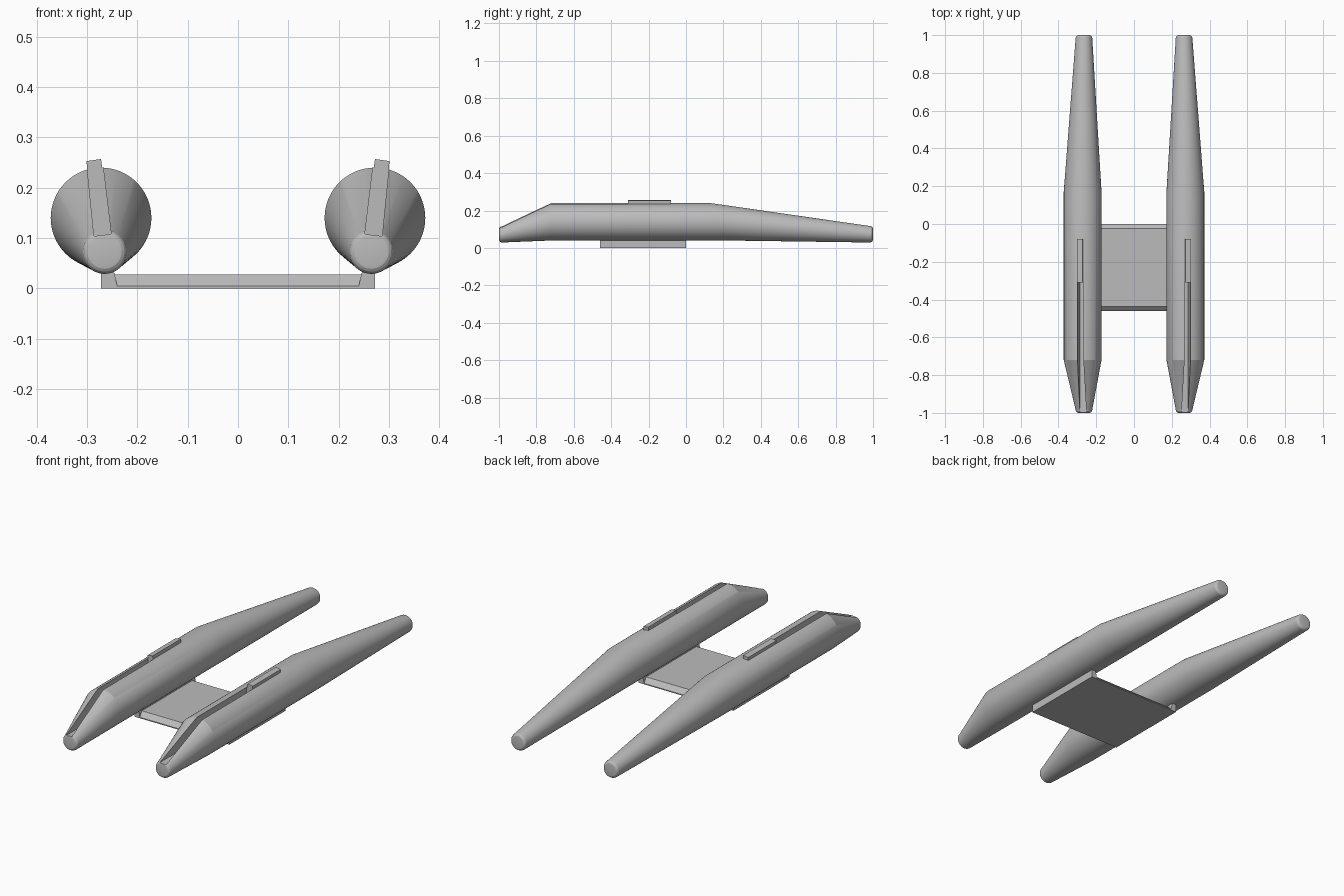
import bpy, bmesh, math

cube = bpy.data.objects.get("Cube")
if cube:
    bpy.data.objects.remove(cube, do_unlink=True)

grey = bpy.data.materials.new("hull grey")
grey.use_nodes = True
colour = (0.5, 0.5, 0.5, 1)
grey.diffuse_color = colour
grey.node_tree.nodes["Principled BSDF"].inputs["Base Color"].default_value = colour


def loft(name, rings):
    """Closed solid skinned through rings of points, with capped ends."""
    bm = bmesh.new()
    loops = [[bm.verts.new(p) for p in ring] for ring in rings]
    n = len(loops[0])
    for a, b in zip(loops, loops[1:]):
        for i in range(n):
            j = (i + 1) % n
            bm.faces.new((a[i], a[j], b[j], b[i]))
    bm.faces.new(loops[0])
    bm.faces.new(loops[-1])
    bmesh.ops.recalc_face_normals(bm, faces=bm.faces)
    mesh = bpy.data.meshes.new(name)
    bm.to_mesh(mesh)
    bm.free()
    mesh.materials.append(grey)
    obj = bpy.data.objects.new(name, mesh)
    bpy.context.collection.objects.link(obj)
    return obj


def prism(name, section, y0, y1):
    return loft(name, [[(x, y, z) for x, z in section] for y in (y0, y1)])


def circle(y, x, z, r, tilt=0, n=64):
    angles = [2 * math.pi * i / n for i in range(n)]
    return [(x + r * math.cos(a), y - tilt * r * math.sin(a), z + r * math.sin(a))
            for a in angles]


def activate(obj):
    bpy.ops.object.select_all(action='DESELECT')
    obj.select_set(True)
    bpy.context.view_layer.objects.active = obj


def cut(obj, cutter):
    mod = obj.modifiers.new("cut", 'BOOLEAN')
    mod.operation = 'DIFFERENCE'
    mod.solver = 'EXACT'
    mod.object = cutter
    activate(obj)
    bpy.ops.object.modifier_apply(modifier=mod.name)
    bpy.data.objects.remove(cutter, do_unlink=True)


def mirror(obj):
    obj.modifiers.new("mirror", 'MIRROR').use_mirror_merge = False


# Long tapered pod with rounded tips
TIP_X, TIP_Z, TIP_R = 0.265, 0.073, 0.044
ROUND = 0.016
steps = [math.radians(a) for a in (0, 22, 45, 68, 90)]
tip = [(ROUND * (1 - math.sin(a)), TIP_R - ROUND * (1 - math.cos(a))) for a in steps]
front = [circle(-1 + d, TIP_X, TIP_Z, r) for d, r in reversed(tip)]
back = [circle(1 - d, TIP_X, TIP_Z, r) for d, r in tip]
body = [circle(-0.72, 0.272, 0.14, 0.1), circle(0.17, 0.272, 0.14, 0.1, 0.4)]
pod = loft("pods", front + body + back)

# Leaning slot along the front of each pod, ending at a raised fin
slot = [(0.252, 0.108), (0.286, 0.104), (0.301, 0.253), (0.272, 0.257)]
slot_cut = slot[:2] + [(0.311, 0.353), (0.282, 0.357)]
cut(pod, prism("slot_cutter", slot_cut, -1.2, -0.31))
activate(pod)
bpy.ops.object.shade_smooth_by_angle(angle=math.radians(20))
mirror(pod)
mirror(prism("top_fins", slot, -0.31, -0.08))

# Flat bridge with bevelled front and rear edges
Y0, Y1, TOP = -0.46, 0.0, 0.028
bridge = loft("bridge", [
    [(x, Y0, 0), (x, Y1, 0), (x, Y1, 0.005), (x * k, Y1 - 0.024, TOP),
     (x * k, Y0 + 0.024, TOP), (x, Y0, 0.005)]
    for x, k in ((-0.245, 1), (0.245, 1))])

# Mounts joining the bridge to the pods
mount = [(0.24, 0.005), (0.24, 0), (0.272, 0), (0.272, 0.05), (0.252, 0.05), (0.245, TOP)]
mirror(prism("bridge_mounts", mount, Y0, Y1))
